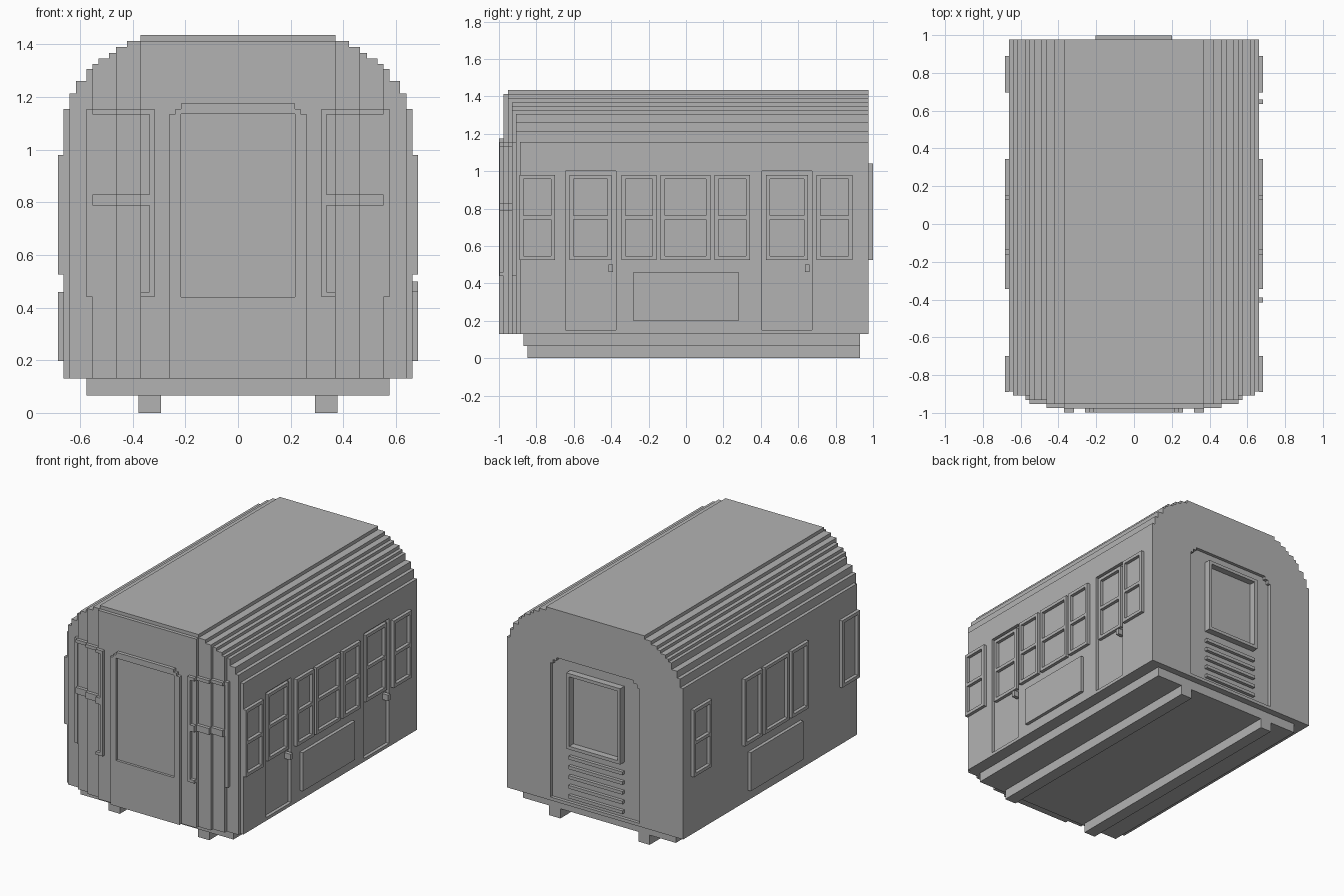
import bpy, bmesh

old = bpy.data.objects.get("Cube")
if old:
    bpy.data.objects.remove(old, do_unlink=True)

grey = bpy.data.materials.new("plain grey")
grey.use_nodes = True
grey.diffuse_color = (0.45, 0.45, 0.45, 1)
grey.node_tree.nodes["Principled BSDF"].inputs["Base Color"].default_value = grey.diffuse_color

T = 0.022                       # one block thickness
BASE, BACK, SIDE = 0.13, 0.976, 0.662
ROOF = [(SIDE, 1.155), (0.64, 1.214), (0.616, 1.26), (0.575, 1.306), (0.553, 1.325),
        (0.53, 1.347), (0.49, 1.367), (0.464, 1.389), (0.422, 1.412), (0.37, 1.435)]
# half width and front position of each step of the rounded nose
NOSE = [(SIDE, -0.887), (0.64, -0.909), (0.552, -0.931), (0.464, -0.953), (0.37, -0.976)]


def finish(name, bm):
    bmesh.ops.recalc_face_normals(bm, faces=bm.faces)
    mesh = bpy.data.meshes.new(name)
    bm.to_mesh(mesh)
    bm.free()
    mesh.materials.append(grey)
    ob = bpy.data.objects.new(name, mesh)
    bpy.context.scene.collection.objects.link(ob)
    return ob


def add_box(bm, x, y, z):
    """Box from three (low, high) ranges."""
    cube = bmesh.ops.create_cube(bm, size=1)
    for v in cube["verts"]:
        for i, r in enumerate((x, y, z)):
            v.co[i] = r[0] if v.co[i] < 0 else r[1]


def boxes(name, parts):
    bm = bmesh.new()
    for p in parts:
        add_box(bm, *p)
    return finish(name, bm)


def prism(bm, points, y0, y1):
    """Extrude an (x, z) outline along y."""
    face = bm.faces.new([bm.verts.new((x, y0, z)) for x, z in points])
    out = bmesh.ops.extrude_face_region(bm, geom=[face])
    for v in out["geom"]:
        if isinstance(v, bmesh.types.BMVert):
            v.co.y = y1


def stepped(steps, bottom, clip=9, top=9):
    """Symmetric outline with stepped shoulders."""
    rows = {}
    for w, z in steps:
        if z <= top:
            rows[min(w, clip)] = z
    right, z0 = [], bottom
    for w, z in rows.items():
        right += [(w, z0), (w, z)]
        z0 = z
    return right + [(-x, z) for x, z in reversed(right)]


def cut(target, cutter):
    cutter.hide_render = True
    cutter.hide_viewport = True
    mod = target.modifiers.new("recess", "BOOLEAN")
    mod.operation, mod.object, mod.solver = "DIFFERENCE", cutter, "EXACT"


# Body shell with stepped roof
bm = bmesh.new()
prism(bm, stepped(ROOF, BASE), NOSE[0][1], BACK)
body = finish("body_shell", bm)

# Rounded nose made of narrowing slabs
bm = bmesh.new()
for (_, y_in), (w, y_out) in zip(NOSE, NOSE[1:]):
    prism(bm, stepped(ROOF, BASE, w, 1.42 if w == 0.37 else 9), y_out, y_in)
finish("front_nose", bm)

# Recessed doorways
DOOR_Y = [(0.405, 0.675), (-0.645, -0.375)]
cut(body, boxes("side_door_cutter",
                [((SIDE - T, SIDE + 0.1), y, (BASE + T, 1.0)) for y in DOOR_Y]))
bm = bmesh.new()
prism(bm, stepped([(0.335, 1.065), (0.315, 1.09), (0.29, 1.11)], BASE + T), BACK - T, BACK + 0.1)
cut(body, finish("back_door_cutter", bm))


def frame(x, y, z, axis, bar=None, t=T):
    """Four rails around a window, with an optional middle bar; axis is the width axis."""
    r = [x, y, z]
    out = []
    lo, hi = r[axis]
    for span in ((lo, lo + t), (hi - t, hi)):
        p = list(r)
        p[axis] = span
        out.append(p)
    rails = [(z[0], z[0] + t), (z[1] - t, z[1])]
    if bar:
        rails.append((bar - t / 2, bar + t / 2))
    for span in rails:
        p = list(r)
        p[axis], p[2] = (lo + t, hi - t), span
        out.append(p)
    return out


# Side windows and side panels
WIN_Z = (0.525, 0.98)
MID = 0.752
ends = [(-0.89, -0.70), (0.697, 0.89)]
triple = [(-0.345, -0.158), (-0.135, 0.13), (0.152, 0.343)]
for side, s in (("left", 1), ("right", -1)):
    xr = tuple(sorted((s * SIDE, s * (SIDE + T))))
    parts = []
    for y in ends + triple:
        bar = MID if s > 0 or y == ends[1] else None
        parts += frame(xr, y, WIN_Z, 1, bar)
    boxes(side + "_windows", parts)
    boxes(side + "_panel", [(xr, (-0.282, 0.28), (0.198, 0.46))])

# Left side doors: window frame and handle inside each recess
parts, handles = [], []
for lo, hi in DOOR_Y:
    parts += frame((SIDE - T, SIDE), (lo + T, hi - T), WIN_Z, 1, MID)
    handles.append(((SIDE - T, SIDE + T), (hi - 0.04, hi - 0.015), (0.46, 0.5)))
boxes("side_door_windows", parts)
boxes("side_door_handles", handles)

# Back door window and louvres
boxes("back_door_window", frame((-0.205, 0.2), (BACK - T, 0.999), (0.525, 1.04), 0))
boxes("back_door_louvres", [((-0.205, 0.2), (BACK - T, BACK), (z, z + T))
                            for z in [0.18 + 0.066 * i for i in range(5)]])

# Front door with recessed pane and stepped top
bm = bmesh.new()
prism(bm, stepped([(0.26, 1.135), (0.238, 1.155), (0.216, 1.175)], BASE), -0.999, -0.975)
door = finish("front_door", bm)
cut(door, boxes("front_pane_cutter", [((-0.217, 0.217), (-1.1, -0.982), (0.44, 1.135))]))

# Front windows: rails follow the nose steps
parts = []


def nose_strip(s, x0, x1, z):
    """One block of relief over the nose between two half widths."""
    edges = [w for w, _ in NOSE] + [0]
    for (w, y), inner in zip(NOSE, edges[1:]):
        a, b = max(x0, inner), min(x1, w)
        if b > a:
            parts.append((sorted((s * a, s * b)), (y - T, y), z))


for s in (1, -1):
    for z in ((1.133, 1.155), (0.787, 0.83)):
        nose_strip(s, 0.318, 0.575, z)
    nose_strip(s, 0.553, 0.575, (0.44, 1.155))
    nose_strip(s, 0.318, 0.337, (0.44, 1.155))
    nose_strip(s, 0.318, 0.37, (0.44, 0.46))
boxes("front_window_frames", parts)

# Underframe and skid rails
boxes("underframe", [((-0.575, 0.575), (-0.87, 0.93), (0.066, BASE))])
boxes("bottom_rails", [(sorted((s * 0.293, s * 0.378)), (-0.848, 0.93), (0, 0.066))
                       for s in (1, -1)])
